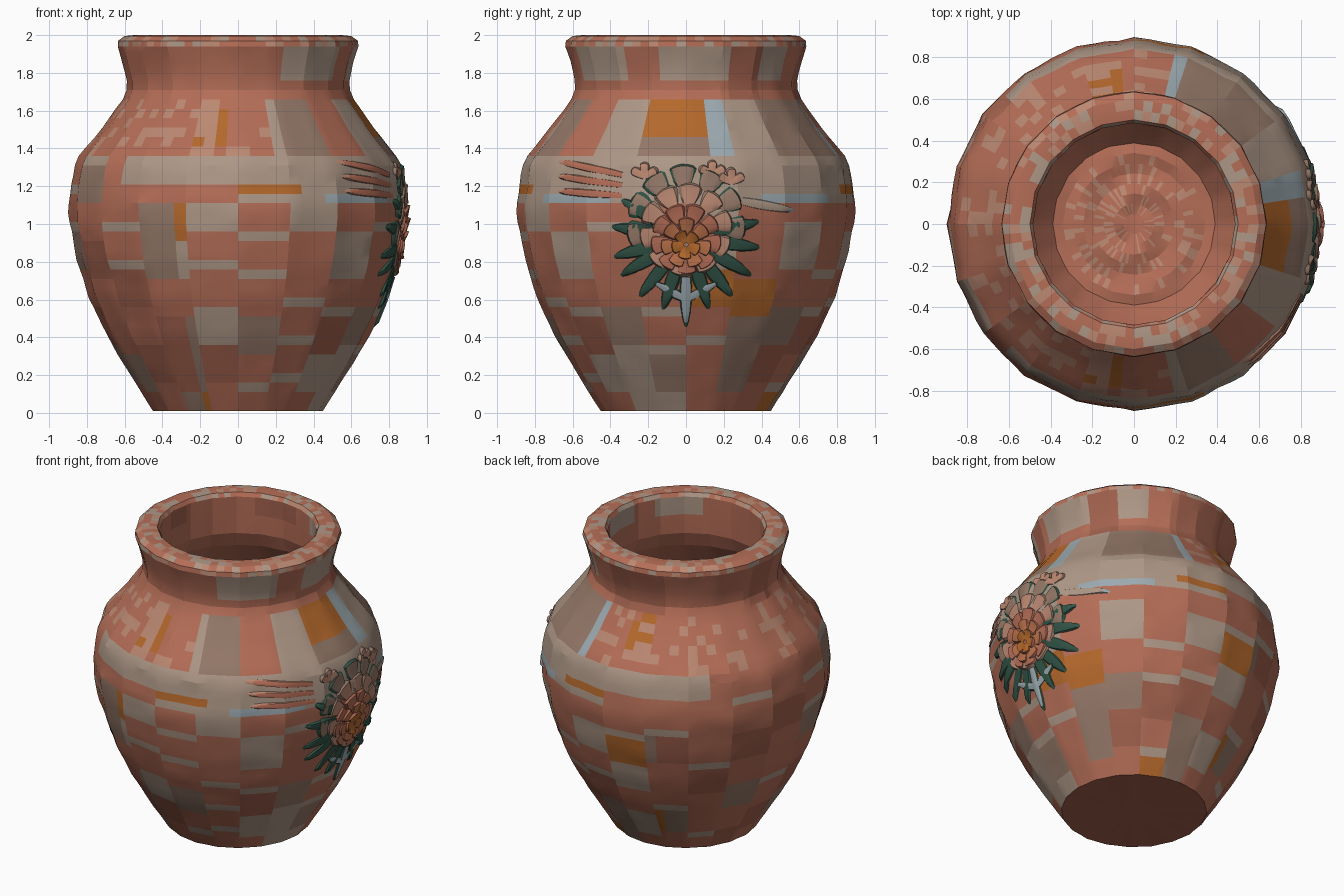
import bpy, bmesh, math, random
from mathutils import Vector, noise

if "Cube" in bpy.data.objects:
    bpy.data.objects.remove(bpy.data.objects["Cube"])

random.seed(7)
SIDES, SUB = 20, 4
STEP = 2 * math.pi / SIDES
PALETTE = {
    "terracotta": (0.46, 0.155, 0.095), "clay": (0.36, 0.12, 0.075), "pink": (0.50, 0.25, 0.17),
    "beige": (0.42, 0.31, 0.24), "orange": (0.46, 0.14, 0.025), "blue": (0.33, 0.40, 0.43),
    "green": (0.03, 0.085, 0.06), "rose": (0.50, 0.17, 0.07), "taupe": (0.30, 0.19, 0.14),
}
NAMES = list(PALETTE)
MATS = []
for n, c in PALETTE.items():
    m = bpy.data.materials.new(n)
    m.diffuse_color = (*c, 1)
    m.use_nodes = True
    m.node_tree.nodes["Principled BSDF"].inputs["Base Color"].default_value = m.diffuse_color
    MATS.append(m)

# Outer silhouette: radius, height
OUTER = [(0.45, 0.01), (0.57, 0.2), (0.69, 0.4), (0.785, 0.6), (0.85, 0.8), (0.89, 1.0),
         (0.897, 1.1), (0.87, 1.3), (0.84, 1.36), (0.725, 1.5), (0.61, 1.66), (0.585, 1.72),
         (0.59, 1.77), (0.615, 1.87), (0.638, 1.94)]
RIM = [(0.635, 1.97), (0.60, 1.995), (0.55, 2.0), (0.50, 1.995), (0.485, 1.97)]
INNER = [(0.485, 1.85), (0.49, 1.72), (0.53, 1.62), (0.65, 1.48), (0.76, 1.34), (0.80, 1.1),
         (0.75, 0.8), (0.68, 0.55), (0.58, 0.36), (0.48, 0.2), (0.39, 0.09)]


def radius_at(z):
    for (r0, z0), (r1, z1) in zip(OUTER, OUTER[1:]):
        if z <= z1:
            return r0 + (r1 - r0) * max(0, z - z0) / (z1 - z0)
    return OUTER[-1][0]


def facet(r, a):
    # distance to the side of a 20-sided ring
    return r * math.cos(STEP / 2) / math.cos(a % STEP - STEP / 2)


def tile_rand(*key):
    return random.Random(str(key)).random()


def tile_colour(a, z, r):
    # patchwork of glazed tiles, mirrored front to back
    a = (a + math.pi) % (2 * math.pi) - math.pi
    x = r * math.cos(a)
    right, deg = math.cos(a), math.degrees(a)
    if z > 1.95:
        return random.choice(["terracotta", "terracotta", "pink", "beige"])
    if z > 1.66:
        v = tile_rand("neck", int((a + 4) / STEP))
        return "beige" if right > 0.3 and z > 1.78 and v < 0.3 else "terracotta" if v < 0.7 else "clay"
    if z > 1.36:
        if -18 < deg < 9:
            return "orange" if z > 1.47 else "taupe"
        if -0.22 < x < -0.08 and 1.4 < z < 1.64:
            return random.choice(["orange", "pink"])
        v = tile_rand("shoulder", math.floor(a / STEP))
        if right > 0.2:
            return ("blue" if v < 0.15 else "beige" if v < 0.45 else "terracotta" if v < 0.75 else "taupe")
        return random.choice(["terracotta", "terracotta", "terracotta", "pink"])
    if z > 1.12 and x > -0.6:
        if 0 < x < 0.33 and 1.15 < z < 1.22:
            return "orange"
        if 0.4 < abs(r * math.sin(a)) < 0.75 and x > 0 and z < 1.18:
            return "blue"
        return "beige" if (z > 1.2 or x > 0) else "terracotta"
    col = math.floor(a / STEP)
    row = math.floor(z / 0.2 + (0.5 if col % 2 else 0.15))
    v = tile_rand(col, row)
    edge = (z / 0.2 + (0.5 if col % 2 else 0.15)) % 1
    if edge < 0.25 and v > 0.75:
        return "beige"
    if right < -0.35:
        return "taupe" if v < 0.12 else "clay" if v < 0.4 else "terracotta"
    return ("orange" if v < 0.08 else "beige" if v < 0.2 else "taupe" if v < 0.4
            else "clay" if v < 0.55 else "terracotta")


def finish(bm, name, angle):
    me = bpy.data.meshes.new(name)
    bm.to_mesh(me)
    bm.free()
    for m in MATS:
        me.materials.append(m)
    ob = bpy.data.objects.new(name, me)
    bpy.context.collection.objects.link(ob)
    bpy.ops.object.select_all(action='DESELECT')
    ob.select_set(True)
    bpy.context.view_layer.objects.active = ob
    bpy.ops.object.shade_smooth_by_angle(angle=math.radians(angle))
    return ob


# Jar body: one closed lathe from the underside, over the rim, to the inner floor
rings = [(r, 0.01, "base") for r in (0.15, 0.3)]
z = 0.01
while z < 1.93:
    rings.append((radius_at(z), z, "wall"))
    z += 0.05
rings += [(0.638, 1.94, "wall")] + [(r, z, "rim") for r, z in RIM]
rings += [(r, z, "inside") for r, z in INNER]
rings += [(0.39 * k / 8, 0.09, "floor") for k in range(7, 0, -1)]

bm = bmesh.new()
N = SIDES * SUB
grid = []
for r, z, kind in rings:
    loop = []
    for i in range(N):
        a = i * STEP / SUB
        p = Vector((math.cos(a), math.sin(a), 0)) * facet(r, a)
        p.z = z
        n = noise.noise(p * 9)
        if kind == "floor":
            p.z += 0.012 * math.sin(2 * a + r * 32)
        elif kind == "base":
            p.z += 0.008 * abs(n)
        else:
            amp = 0.004 if kind == "rim" else 0.010
            p *= 1 + amp * n
            p.z = z
        loop.append(bm.verts.new(p))
    grid.append(loop)
for k in range(len(grid) - 1):
    r, z, kind = rings[k]
    zm = (z + rings[k + 1][1]) / 2
    for i in range(N):
        j = (i + 1) % N
        f = bm.faces.new((grid[k][i], grid[k][j], grid[k + 1][j], grid[k + 1][i]))
        if kind in ("wall", "rim"):
            c = tile_colour((i + 0.5) * STEP / SUB, zm, r)
        elif kind == "base":
            c = "clay"
        else:
            c = random.choice(["terracotta", "terracotta", "terracotta", "pink"]) if kind == "floor" else "terracotta"
        f.material_index = NAMES.index(c)
for loop, c in ((list(reversed(grid[0])), "clay"), (grid[-1], "terracotta")):
    bm.faces.new(loop).material_index = NAMES.index(c)
finish(bm, "jar_body", 16)


# Relief pieces lie on the right side; (y, z) is wrapped on to the jar wall
def on_wall(y, z, h):
    R = radius_at(z)
    a = math.asin(max(-1, min(1, y / R)))
    d = facet(R, a) + h
    return (d * math.cos(a), d * math.sin(a), z)


def petal(bm, cy, cz, ang, r0, r1, width, lift, colour, edge, point=0.0):
    # curled leaf shape running outward from (cy, cz); "edge" colours its tip and sides
    S, T = 6, 6
    rows = []
    for i in range(S + 1):
        s = i / S
        w = width * (0.55 + 0.45 * math.sin(s * math.pi * 0.6)) * (1 - point * s ** 1.5)
        row = []
        for j in range(T + 1):
            t = 2 * j / T - 1
            d = r0 + (r1 - r0) * (s - (1 - point) * 0.25 * s * t * t)
            y = cy + d * math.cos(ang) - w * t * math.sin(ang)
            z = cz + d * math.sin(ang) + w * t * math.cos(ang)
            h = lift * (0.35 + 0.65 * s * s) * (1 - 0.7 * abs(t) ** 3)
            if i == S or abs(t) == 1:
                h = -0.012
            row.append(bm.verts.new(on_wall(y, z, h)))
        rows.append(row)
    for i in range(S):
        for j in range(T):
            f = bm.faces.new((rows[i][j], rows[i + 1][j], rows[i + 1][j + 1], rows[i][j + 1]))
            side = i == S - 1 or j in (0, T - 1)
            f.material_index = NAMES.index(edge if side else colour)


# Leaves under the flower, and the pointed calyx at its foot
bm = bmesh.new()
for deg in (-150, -128, -108, -72, -52, -30, -8, 12, 150, 172, 195):
    petal(bm, 0, 0.93, math.radians(deg), 0.15, 0.42, 0.07, 0.020, "green", "green", 0.9)
petal(bm, 0, 0.72, math.radians(-90), 0, 0.29, 0.06, 0.024, "blue", "green", 0.95)
for s in (-1, 1):
    petal(bm, 0, 0.60, math.radians(-90 + s * 118), 0.02, 0.21, 0.045, 0.022, "blue", "green", 0.9)
finish(bm, "rose_leaves", 35)

# Flower: rings of petals from the outside in
bm = bmesh.new()
for cz, count, r0, r1, w, lift, col, edge in (
        (1.00, 11, 0.20, 0.33, 0.085, 0.018, "taupe", "green"),
        (0.97, 10, 0.14, 0.26, 0.075, 0.022, "pink", "taupe"),
        (0.92, 9, 0.09, 0.20, 0.065, 0.027, "terracotta", "clay"),
        (0.90, 7, 0.05, 0.145, 0.055, 0.031, "rose", "clay"),
        (0.89, 5, 0.01, 0.085, 0.045, 0.035, "orange", "clay")):
    for i in range(count):
        ang = 2 * math.pi * (i + 0.5 * (count % 2)) / count + 0.2
        if count == 11 and math.sin(ang) < -0.45:
            continue
        petal(bm, 0, cz, ang, r0, r1, w, lift, col, edge)
finish(bm, "rose_petals", 35)

# Ridged fronds and buds beside the top of the flower
bm = bmesh.new()
for i in range(3):
    petal(bm, -0.34, 1.15 + i * 0.055, math.radians(176 - 4 * i), 0, 0.38, 0.035, 0.016, "terracotta", "pink", 0.5)
for y, z in ((-0.22, 1.25), (0.14, 1.26), (0.24, 1.22)):
    for deg in (30, 90, 150):
        petal(bm, y, z, math.radians(deg), 0, 0.085, 0.035, 0.022, "pink", "taupe", 0.2)
petal(bm, 0.3, 1.12, math.radians(-10), 0, 0.3, 0.05, 0.012, "beige", "blue", 0.8)
finish(bm, "rose_fronds", 35)
